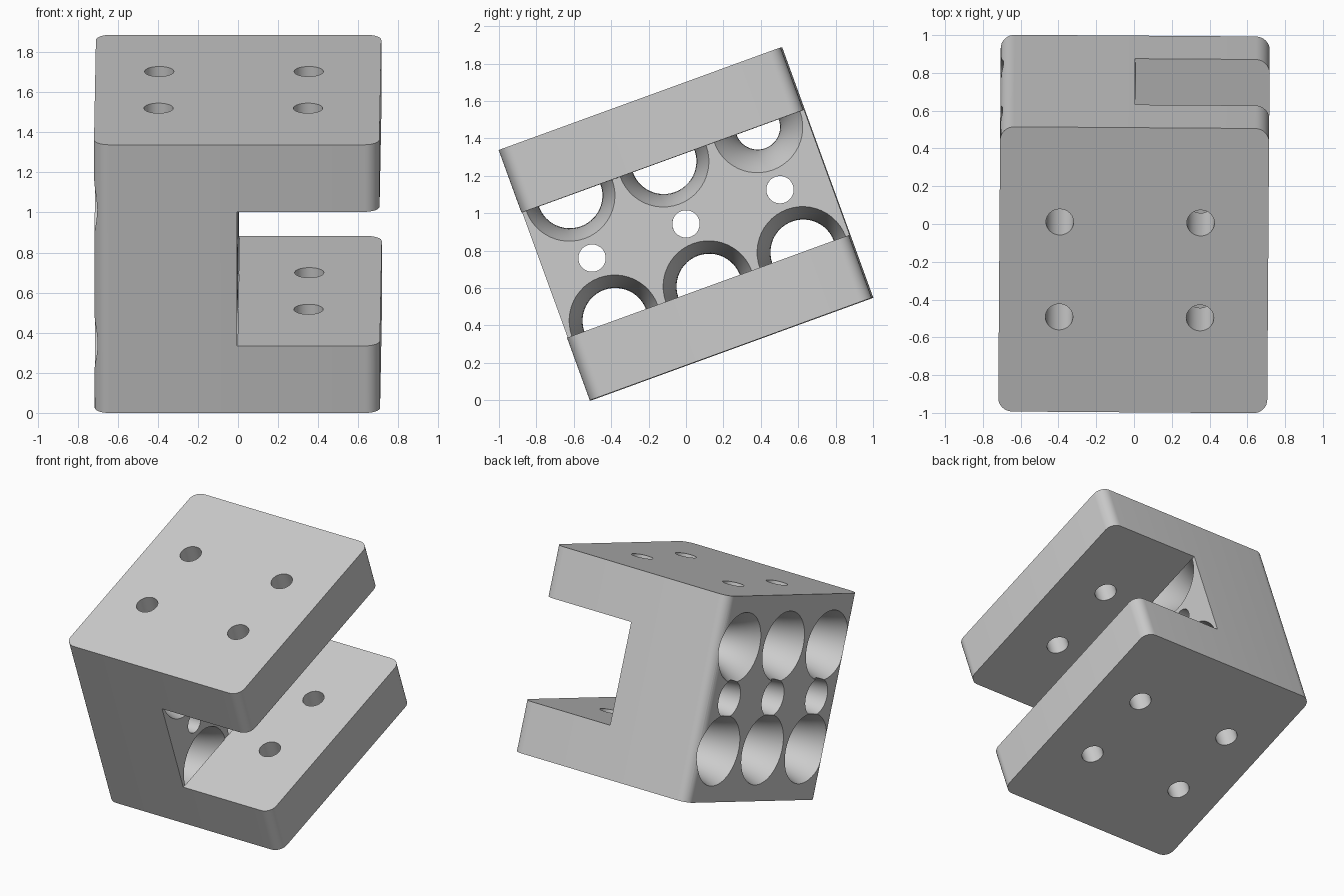
import bpy, bmesh, math
from mathutils import Matrix

cube = bpy.data.objects.get("Cube")
if cube:
    bpy.data.objects.remove(cube, do_unlink=True)

W, D, H = 1.424, 1.604, 1.424      # block size before tilting
ROW, COL = H / 4, D / 3            # cross-hole spacing
SCREW_R = 0.073

grey = bpy.data.materials.new("plain grey")
grey.use_nodes = True
colour = (0.6, 0.6, 0.6, 1)
grey.diffuse_color = colour
grey.node_tree.nodes["Principled BSDF"].inputs["Base Color"].default_value = colour


def make_object(name, bm):
    bmesh.ops.recalc_face_normals(bm, faces=bm.faces)
    mesh = bpy.data.meshes.new(name)
    bm.to_mesh(mesh)
    bm.free()
    obj = bpy.data.objects.new(name, mesh)
    bpy.context.collection.objects.link(obj)
    mesh.materials.append(grey)
    return obj


def box(name, size, centre, radius=0):
    bm = bmesh.new()
    bmesh.ops.create_cube(bm, size=1, matrix=Matrix.Translation(centre) @ Matrix.Diagonal((*size, 1)))
    if radius:
        upright = [e for e in bm.edges if abs(e.verts[0].co.z - e.verts[1].co.z) > 0.1]
        bmesh.ops.bevel(bm, geom=upright, offset=radius, segments=8, profile=0.5, affect='EDGES')
    return make_object(name, bm)


def lathe_x(name, x0, x1, y, z, radius, steps=16, sides=48):
    """Closed round solid along x whose radius follows a function of 0..1."""
    bm = bmesh.new()
    rings = []
    for i in range(steps + 1):
        t = i / steps
        r = radius(t)
        rings.append([bm.verts.new((x0 + (x1 - x0) * t,
                                    y + r * math.cos(math.tau * k / sides),
                                    z + r * math.sin(math.tau * k / sides))) for k in range(sides)])
    for a, b in zip(rings, rings[1:]):
        for k in range(sides):
            n = (k + 1) % sides
            bm.faces.new((a[k], a[n], b[n], b[k]))
    bm.faces.new(rings[0])
    bm.faces.new(rings[-1])
    return make_object(name, bm)


def cut(target, cutter):
    mod = target.modifiers.new("cut", 'BOOLEAN')
    mod.operation = 'DIFFERENCE'
    mod.solver = 'EXACT'
    mod.object = cutter
    bpy.context.view_layer.objects.active = target
    bpy.ops.object.modifier_apply(modifier=mod.name)
    bpy.data.objects.remove(cutter, do_unlink=True)


# Rounded block with a slot open on one side
block = box("clamp_block", (W, D, H), (0, 0, 0), 0.075)
cut(block, box("slot_cutter", (W, D * 2, H / 2), (W / 2, 0, 0)))

# Waisted cross holes and tapered small holes through the web
for col in (-1, 0, 1):
    for row in (-1, 1):
        throat = 0.12 if col == row == 1 else 0.175
        cut(block, lathe_x("cross_hole_cutter", -W / 2 - 0.004, 0.002, col * COL, row * ROW,
                           lambda t: throat + (0.245 - throat) * (2 * t - 1) ** 2))
    cut(block, lathe_x("small_hole_cutter", -W / 2 - 0.004, 0.002, col * COL, 0,
                       lambda t: SCREW_R + 0.057 * (1 - t) ** 2))

# Screw holes through both flanges
for x in (-0.393, 0.353):
    for y in (-COL / 2, COL / 2):
        bm = bmesh.new()
        bmesh.ops.create_cone(bm, cap_ends=True, segments=32, radius1=SCREW_R, radius2=SCREW_R,
                              depth=H * 1.2, matrix=Matrix.Translation((x, y, 0)))
        cut(block, make_object("screw_hole_cutter", bm))

# Smooth the round surfaces and tilt the block on its lower front edge
bpy.ops.object.select_all(action='DESELECT')
block.select_set(True)
bpy.context.view_layer.objects.active = block
bpy.ops.object.shade_smooth_by_angle(angle=math.radians(30))
block.rotation_euler = (math.radians(20), 0, math.radians(-0.4))
block.location = (0, 0, 0.943)
